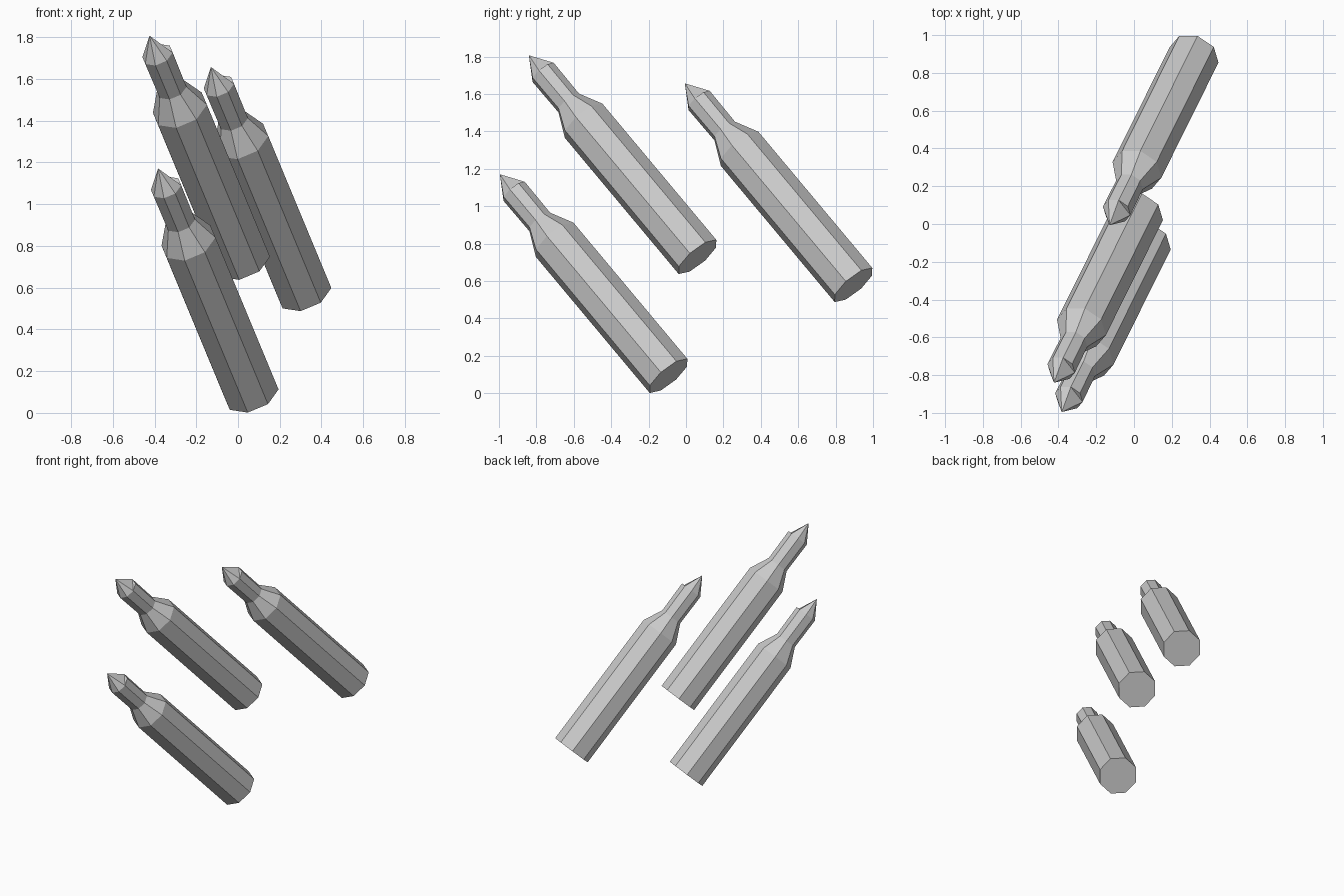
import bpy, bmesh, math
from mathutils import Matrix, Vector

cube = bpy.data.objects.get("Cube")
if cube:
    bpy.data.objects.remove(cube, do_unlink=True)

# Single plain grey
grey = bpy.data.materials.new("plain grey")
grey.use_nodes = True
colour = (0.6, 0.6, 0.6, 1.0)
grey.diffuse_color = colour
grey.node_tree.nodes["Principled BSDF"].inputs["Base Color"].default_value = colour

SIDES = 8
TWIST = math.radians(-8)
# (distance along the axis, radius): base, shoulder, neck start, neck end
PROFILE = [(0.0, 0.137), (0.996, 0.137), (1.126, 0.075), (1.35, 0.077)]
TIP = 1.475
CHIPPED = 3  # neck corner left outside the pointed tip


def build_round():
    """Octagonal case with a shoulder, a neck and a pointed tip."""
    bm = bmesh.new()
    rings = []
    for dist, rad in PROFILE:
        angles = [TWIST + i * math.tau / SIDES for i in range(SIDES)]
        rings.append([bm.verts.new((rad * math.cos(a), rad * math.sin(a), dist))
                      for a in angles])
    # Walls
    for low, high in zip(rings, rings[1:]):
        for i in range(SIDES):
            j = (i + 1) % SIDES
            bm.faces.new((low[i], low[j], high[j], high[i]))
    # Base cap
    bm.faces.new(rings[0][::-1])
    # Tip skips one corner, which is closed by a small flat triangle
    end = rings[-1]
    bm.faces.new(end[CHIPPED - 1:CHIPPED + 2])
    rim = [v for i, v in enumerate(end) if i != CHIPPED]
    apex = bm.verts.new((0, 0, TIP))
    for a, b in zip(rim, rim[1:] + rim[:1]):
        bm.faces.new((a, b, apex))
    bmesh.ops.recalc_face_normals(bm, faces=bm.faces)
    mesh = bpy.data.meshes.new("round")
    bm.to_mesh(mesh)
    bm.free()
    mesh.materials.append(grey)
    return mesh


# Shared tilt: local z runs along the axis
axis = Vector((-0.3035, -0.6115, 0.731)).normalized()
down = Vector((0, -axis.z, axis.y)).normalized()
side = axis.cross(down)
tilt = Matrix((down, side, axis)).transposed().to_4x4()

# Three identical rounds placed by the centre of the base
mesh = build_round()
for name, base in (("lower_round", (0.065, -0.0935, 0.093)),
                   ("upper_round", (0.024, 0.0615, 0.729)),
                   ("rear_round", (0.318, 0.8955, 0.579))):
    obj = bpy.data.objects.new(name, mesh)
    obj.matrix_world = Matrix.Translation(base) @ tilt
    bpy.context.collection.objects.link(obj)
